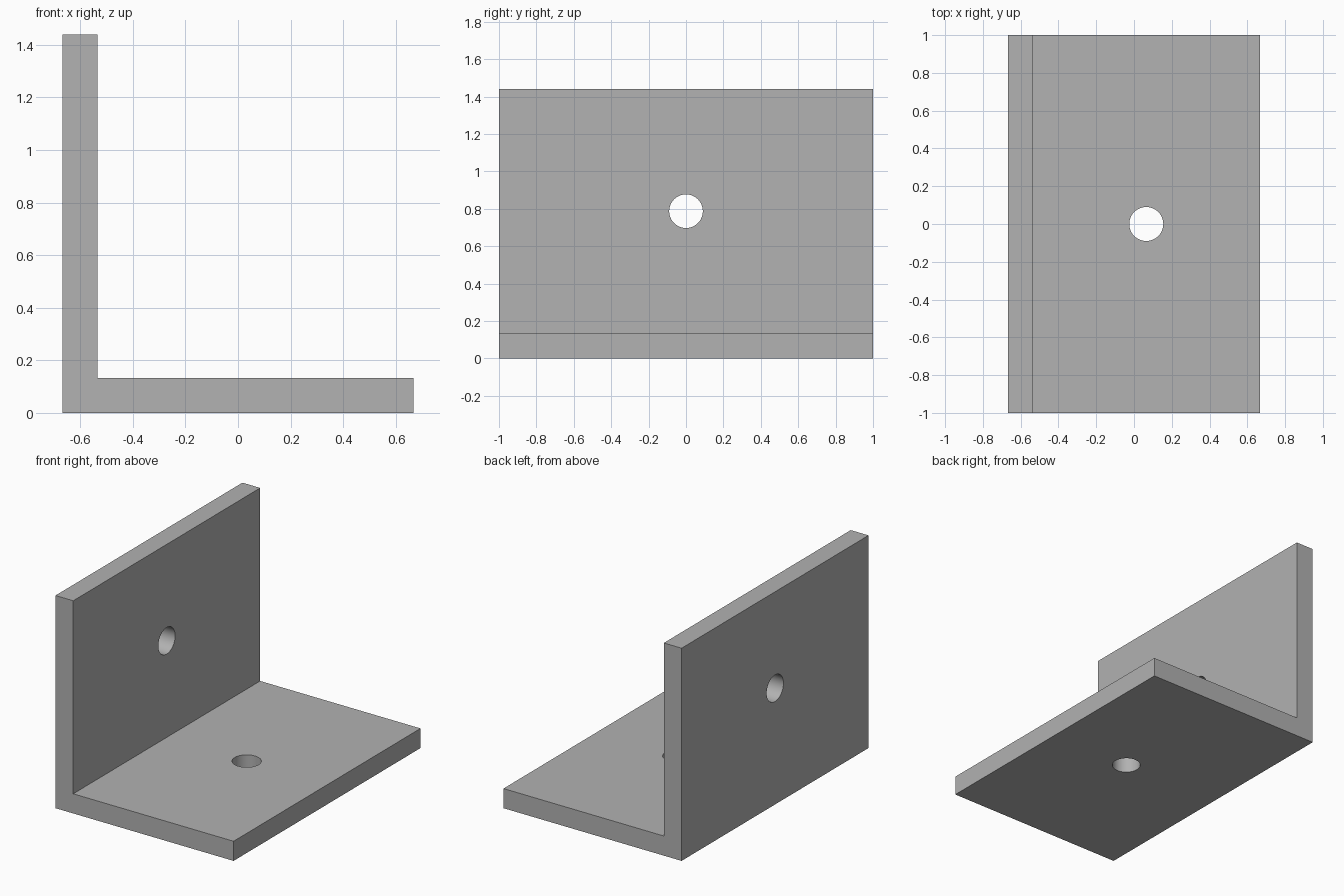
import bpy
import bmesh
from math import pi

cube = bpy.data.objects.get("Cube")
if cube:
    bpy.data.objects.remove(cube, do_unlink=True)

HALF_X, HALF_Y = 0.667, 1.0
HEIGHT, THICK = 1.44, 0.133
HOLE_RADIUS = 0.09

# Grey metal
metal = bpy.data.materials.new("grey metal")
metal.use_nodes = True
grey = (0.445, 0.445, 0.445, 1)
metal.diffuse_color = grey
metal.node_tree.nodes["Principled BSDF"].inputs["Base Color"].default_value = grey

# L-shaped profile, extruded along the depth
inner_x = -HALF_X + THICK
profile = [(-HALF_X, 0), (HALF_X, 0), (HALF_X, THICK),
           (inner_x, THICK), (inner_x, HEIGHT), (-HALF_X, HEIGHT)]
bm = bmesh.new()
face = bm.faces.new([bm.verts.new((x, -HALF_Y, z)) for x, z in profile])
extruded = bmesh.ops.extrude_face_region(bm, geom=[face])
moved = [v for v in extruded["geom"] if isinstance(v, bmesh.types.BMVert)]
bmesh.ops.translate(bm, verts=moved, vec=(0, 2 * HALF_Y, 0))
bmesh.ops.recalc_face_normals(bm, faces=bm.faces)
mesh = bpy.data.meshes.new("angle_bracket")
bm.to_mesh(mesh)
bm.free()
mesh.materials.append(metal)
bracket = bpy.data.objects.new("angle_bracket", mesh)
bpy.context.collection.objects.link(bracket)


def drill(name, location, rotation):
    """Cut one round bolt hole through the bracket."""
    bpy.ops.mesh.primitive_cylinder_add(vertices=48, radius=HOLE_RADIUS, depth=3 * THICK,
                                        location=location, rotation=rotation)
    cutter = bpy.context.object
    cutter.name = name
    cutter.hide_render = True
    cutter.data.materials.append(metal)
    cut = bracket.modifiers.new(name, "BOOLEAN")
    cut.operation = "DIFFERENCE"
    cut.solver = "EXACT"
    cut.object = cutter
    bpy.ops.object.select_all(action="DESELECT")
    bracket.select_set(True)
    bpy.context.view_layer.objects.active = bracket
    bpy.ops.object.modifier_apply(modifier=cut.name)
    bpy.data.objects.remove(cutter, do_unlink=True)


# Bolt holes in the upright and the base
drill("upright_hole", (-HALF_X + THICK / 2, 0, 0.787), (0, pi / 2, 0))
drill("base_hole", (0.065, 0, THICK / 2), (0, 0, 0))

bpy.ops.object.shade_smooth_by_angle(angle=pi / 6)
